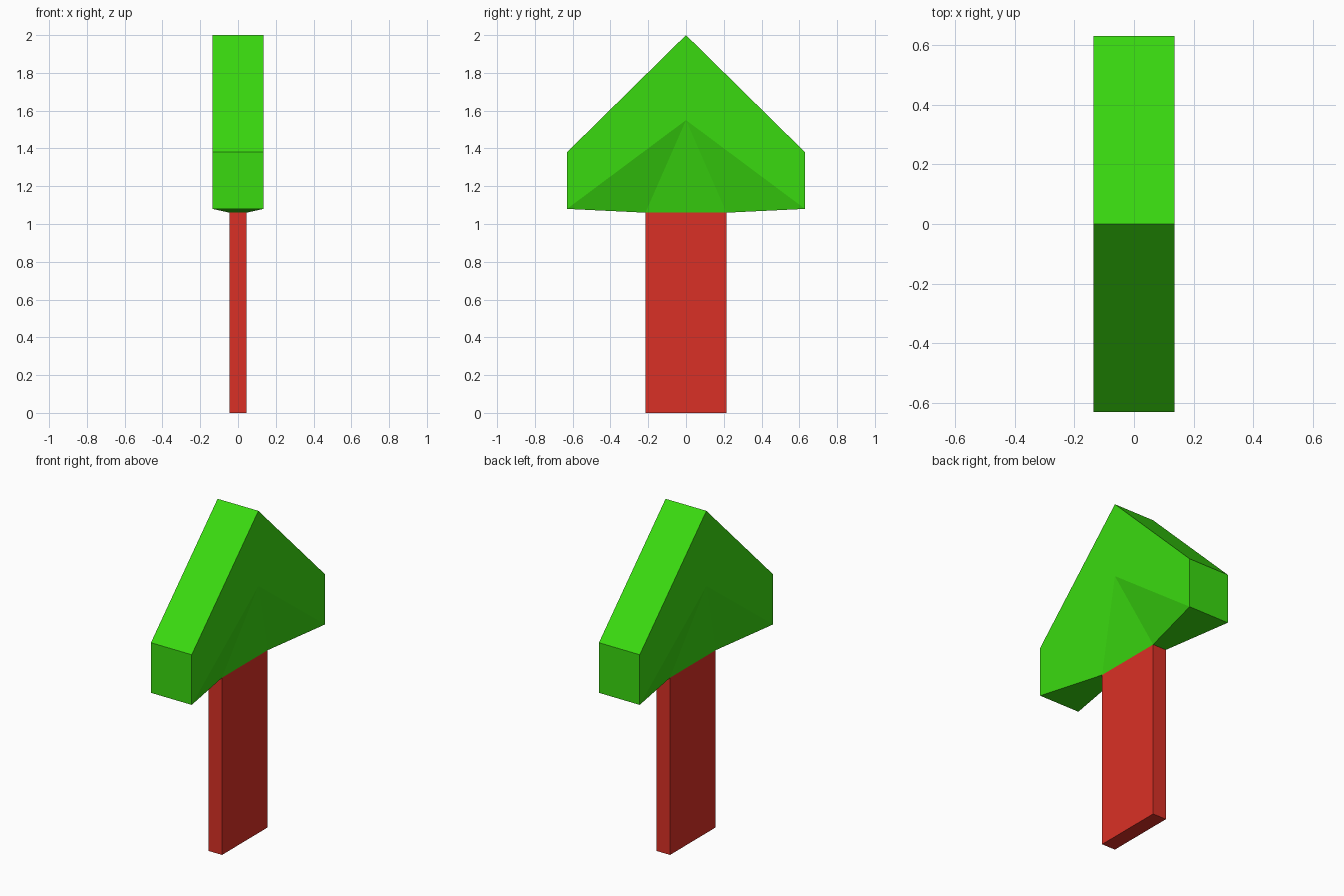
import bpy
import bmesh

cube = bpy.data.objects.get("Cube")
if cube:
    bpy.data.objects.remove(cube, do_unlink=True)

HALF_X, HALF_Y = 0.135, 0.63      # crown half thickness and half width
NECK_X, NECK_Y = 0.045, 0.215     # trunk half thickness and half width
NECK_Z, LOW_Z, EAVE_Z, NOTCH_Z, TOP_Z = 1.06, 1.08, 1.38, 1.55, 2.0


def material(name, color):
    mat = bpy.data.materials.new(name)
    mat.use_nodes = True
    mat.diffuse_color = color
    mat.node_tree.nodes["Principled BSDF"].inputs["Base Color"].default_value = color
    return mat


def add_object(name, bm, mat):
    bmesh.ops.recalc_face_normals(bm, faces=bm.faces)
    mesh = bpy.data.meshes.new(name)
    bm.to_mesh(mesh)
    bm.free()
    mesh.materials.append(mat)
    obj = bpy.data.objects.new(name, mesh)
    bpy.context.collection.objects.link(obj)
    return obj


green = material("leaf green", (0.042, 0.70, 0.005, 1))
red = material("trunk red", (0.70, 0.03, 0.019, 1))

# Trunk: flat upright board
bm = bmesh.new()
bmesh.ops.create_cube(bm, size=1)
bmesh.ops.translate(bm, verts=bm.verts, vec=(0, 0, 0.5))
bmesh.ops.scale(bm, verts=bm.verts, vec=(2 * NECK_X, 2 * NECK_Y, NECK_Z))
add_object("trunk", bm, red)

# Crown: gabled block whose lower sides taper in to the trunk
bm = bmesh.new()
sides = []
for sx in (-1, 1):
    x = sx * HALF_X
    p = {"ridge": bm.verts.new((x, 0, TOP_Z)),
         "notch": bm.verts.new((x, 0, NOTCH_Z))}
    for sy in (-1, 1):
        p["eave", sy] = bm.verts.new((x, sy * HALF_Y, EAVE_Z))
        p["low", sy] = bm.verts.new((x, sy * HALF_Y, LOW_Z))
        p["neck", sy] = bm.verts.new((sx * NECK_X, sy * NECK_Y, NECK_Z))
    # Flat side halves, tapered flanks and the central facet
    for sy in (-1, 1):
        bm.faces.new((p["ridge"], p["eave", sy], p["low", sy], p["notch"]))
        bm.faces.new((p["notch"], p["low", sy], p["neck", sy]))
    bm.faces.new((p["notch"], p["neck", -1], p["neck", 1]))
    sides.append(p)

# Roof slopes, end walls and undersides join the two sides
a, b = sides
for sy in (-1, 1):
    outline = ("ridge", ("eave", sy), ("low", sy), ("neck", sy))
    for i, j in zip(outline, outline[1:]):
        bm.faces.new((a[i], a[j], b[j], b[i]))
bm.faces.new((a["neck", -1], a["neck", 1], b["neck", 1], b["neck", -1]))
add_object("crown", bm, green)
